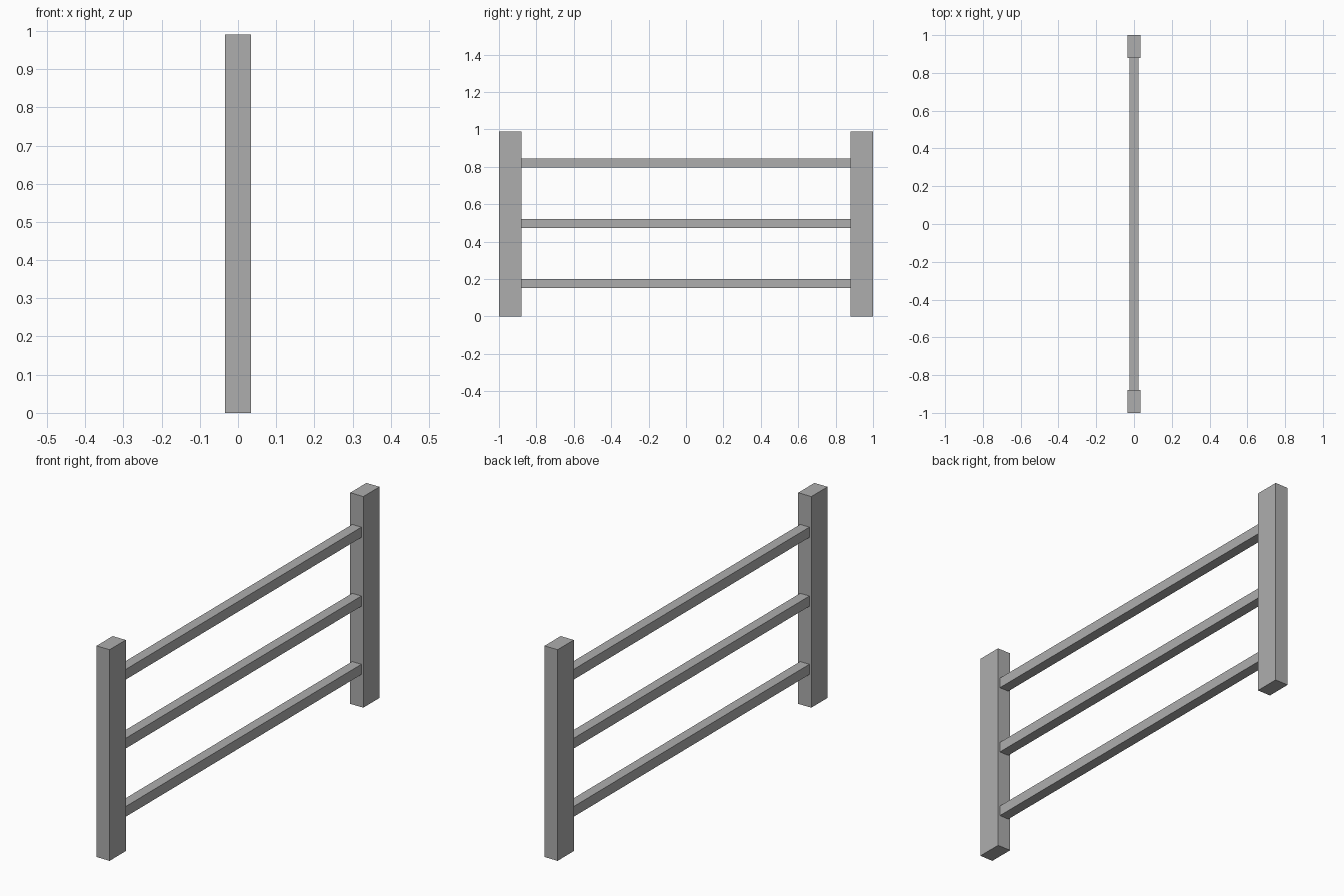
import bpy

cube = bpy.data.objects.get("Cube")
if cube:
    bpy.data.objects.remove(cube, do_unlink=True)

# Single plain grey
grey = bpy.data.materials.new("plain_grey")
grey.use_nodes = True
colour = (0.42, 0.42, 0.42, 1)
grey.diffuse_color = colour
grey.node_tree.nodes["Principled BSDF"].inputs["Base Color"].default_value = colour


def box(name, centre, size):
    bpy.ops.mesh.primitive_cube_add(size=1, location=centre)
    obj = bpy.context.object
    obj.name = name
    obj.scale = size
    bpy.ops.object.transform_apply(location=False, rotation=False, scale=True)
    obj.data.materials.append(grey)
    return obj


POST_WIDTH, POST_DEPTH, HEIGHT = 0.068, 0.12, 0.99
RAIL = 0.048

# Upright posts at both ends
for name, side in (("front_post", -1), ("back_post", 1)):
    box(name, (0, side * (1 - POST_DEPTH / 2), HEIGHT / 2),
        (POST_WIDTH, POST_DEPTH, HEIGHT))

# Horizontal rails spanning between the posts
for name, z in (("lower_rail", 0.177), ("middle_rail", 0.497), ("upper_rail", 0.82)):
    box(name, (0, 0, z), (RAIL, 2 * (1 - POST_DEPTH), RAIL))
